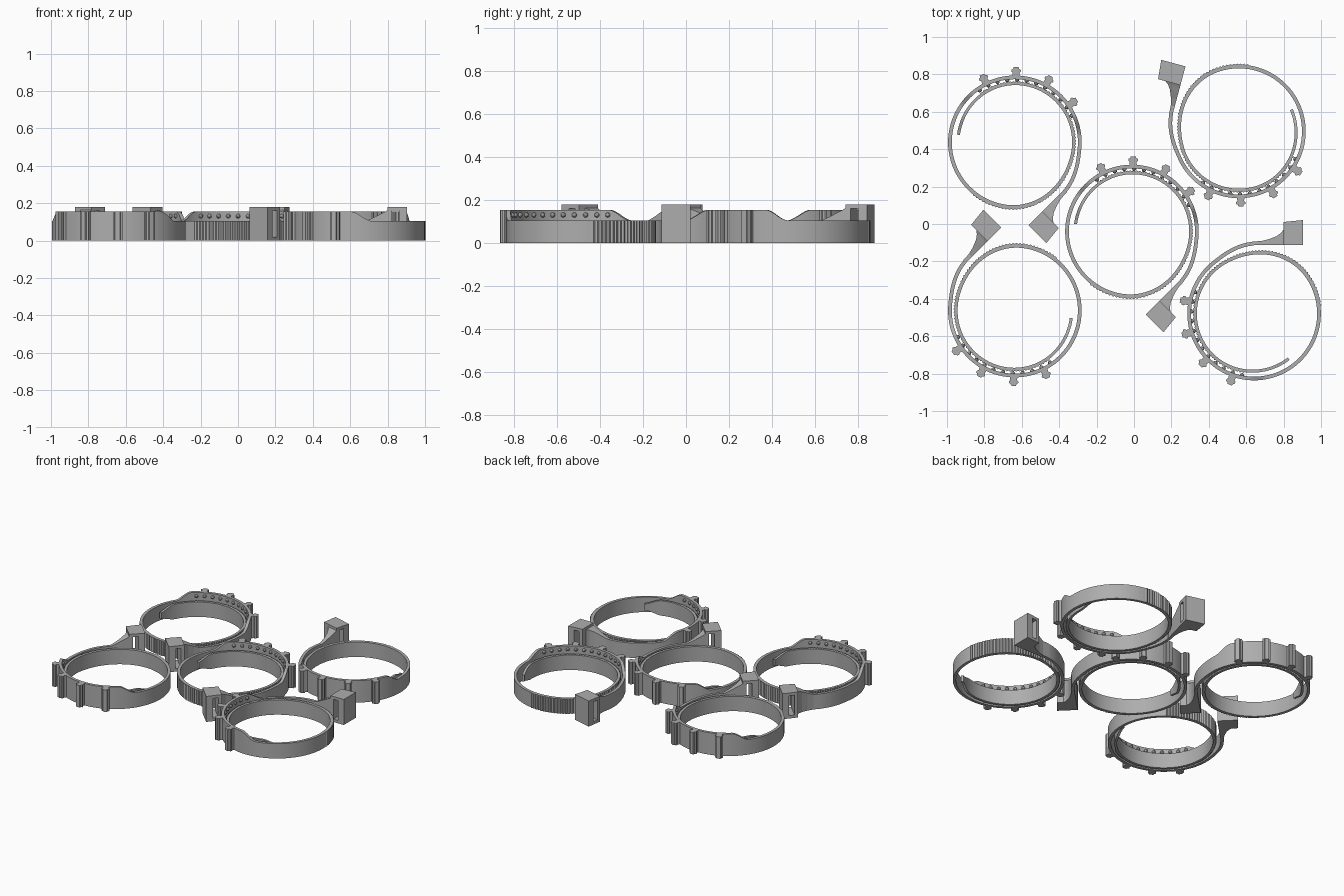
import bpy, bmesh, math
from mathutils import Matrix, Vector

cube = bpy.data.objects.get("Cube")
if cube:
    bpy.data.objects.remove(cube, do_unlink=True)

mat = bpy.data.materials.new("plain grey")
mat.use_nodes = True
GREY = (0.42, 0.42, 0.42, 1)
mat.diffuse_color = GREY
mat.node_tree.nodes["Principled BSDF"].inputs["Base Color"].default_value = GREY

LOW, WIDE, HEAD = 0.105, 0.155, 0.18


def ease(a, b, t):
    """Smooth step from 0 at a to 1 at b."""
    t = min(1, max(0, (t - a) / (b - a)))
    return t * t * (3 - 2 * t)


def sweep(bm, sections):
    """Skin a row of four-cornered cross-sections and cap both ends."""
    rows = [[bm.verts.new(p) for p in s] for s in sections]
    for a, b in zip(rows, rows[1:]):
        for i in range(4):
            j = (i + 1) % 4
            bm.faces.new((a[i], a[j], b[j], b[i]))
    bm.faces.new(rows[0][::-1])
    bm.faces.new(rows[-1])


def finish(bm, name):
    bmesh.ops.recalc_face_normals(bm, faces=bm.faces)
    mesh = bpy.data.meshes.new(name)
    bm.to_mesh(mesh)
    bm.free()
    mesh.materials.append(mat)
    return mesh


def polar(r, deg, z):
    a = math.radians(deg)
    return Vector((r * math.cos(a), r * math.sin(a), z))


# Coiled strap: outer turn with a raised guard, inner turn with teeth and a tapered tip
def make_strap():
    bm = bmesh.new()
    sections = []
    first, last, step = -45, 533, 1.5
    for i in range(int((last - first) / step) + 1):
        t = first + i * step
        r = 0.385 - 0.028 * ease(-50, -5, t) - 0.035 * ease(262, 345, t) - 0.010 * ease(440, last, t)
        thick = 0.020 - 0.004 * ease(262, 345, t)
        if 232 < t < 485 and i % 2:
            r += 0.006
            thick += 0.006
        top = LOW + (WIDE - LOW) * (ease(5, 25, t) - ease(129, 147, t))
        tip = ease(last - 22, last, t)
        top -= 0.03 * tip
        low = 0.03 * tip
        sections.append([polar(r - thick, t, low), polar(r, t, low),
                         polar(r, t, top), polar(r - thick, t, top)])
    sweep(bm, sections)
    return finish(bm, "strap")


# Ribs standing outside the guard, each a shaft with a wider rounded cap
def make_ribs():
    bm = bmesh.new()
    half = [(0.345, 0.024), (0.357, 0.020), (0.372, 0.018), (0.378, 0.025),
            (0.388, 0.025), (0.392, 0.016), (0.402, 0.013)]
    outline = half + [(r, -w) for r, w in reversed(half)]
    for deg in (34.5, 61.5, 89, 116):
        rot = Matrix.Rotation(math.radians(deg), 3, 'Z')
        base = bm.faces.new([bm.verts.new(rot @ Vector((r, w, 0))) for r, w in outline])
        ext = bmesh.ops.extrude_face_region(bm, geom=[base], use_keep_orig=True)
        verts = [v for v in ext["geom"] if isinstance(v, bmesh.types.BMVert)]
        bmesh.ops.translate(bm, verts=verts, vec=(0, 0, WIDE))
    return finish(bm, "ribs")


# Small studs on the inside of the guard, above the inner turn
def make_studs():
    bm = bmesh.new()
    for k in range(12):
        m = Matrix.Translation(polar(0.336, 25 + 9 * k, 0.131))
        bmesh.ops.create_icosphere(bm, subdivisions=2, radius=0.012, matrix=m)
    return finish(bm, "studs")


def upright(x, y0, y1, z0, z1):
    return [(x, y0, z0), (x, y1, z0), (x, y1, z1), (x, y0, z1)]


# Neck that flares from the strap up to the locking head
def make_neck():
    bm = bmesh.new()
    under = 0.366
    profile = [(-0.01, 0.385, LOW), (0.04, 0.388, LOW), (0.08, 0.398, 0.122),
               (0.12, 0.414, 0.143), (0.145, 0.432, WIDE), (0.162, 0.455, 0.165)]
    sweep(bm, [upright(x, under, y, 0, z) for x, y, z in profile])
    return finish(bm, "neck")


# Locking head: two cheeks, a floor and a roof around the through slot
def make_head():
    bm = bmesh.new()

    def piece(x0, x1, z0, z1):
        back = lambda x: 0.49 + 0.1 * (x - 0.16)
        sweep(bm, [upright(x, 0.366, back(x), z0, z1) for x in (x0, x1)])

    piece(0.158, 0.182, 0, HEAD)
    piece(0.218, 0.262, 0, HEAD)
    piece(0.182, 0.218, 0, 0.02)
    piece(0.182, 0.218, 0.16, HEAD)
    return finish(bm, "head")


strap, ribs, studs = make_strap(), make_ribs(), make_studs()
neck, head = make_neck(), make_head()

# Five identical coils: name, centre and turn
COILS = [("middle", -0.011, -0.040, 0), ("back_right", -0.637, 0.437, 0),
         ("front_right", -0.637, -0.463, 180), ("back_left", 0.561, 0.495, 210),
         ("front_left", 0.642, -0.479, 135)]
made = []
for name, x, y, turn in COILS:
    for mesh, offset in ((strap, 0), (ribs, 0), (studs, 0), (neck, -135), (head, -135)):
        obj = bpy.data.objects.new(f"{name}_{mesh.name}", mesh)
        obj.location = (x, y, 0)
        obj.rotation_euler.z = math.radians(turn + offset)
        bpy.context.collection.objects.link(obj)
        made.append(obj)

# Smooth shading with sharp edges, once per shared mesh
for o in bpy.context.view_layer.objects:
    o.select_set(o in made[:5])
bpy.context.view_layer.objects.active = made[0]
bpy.ops.object.shade_smooth_by_angle(angle=math.radians(30))
